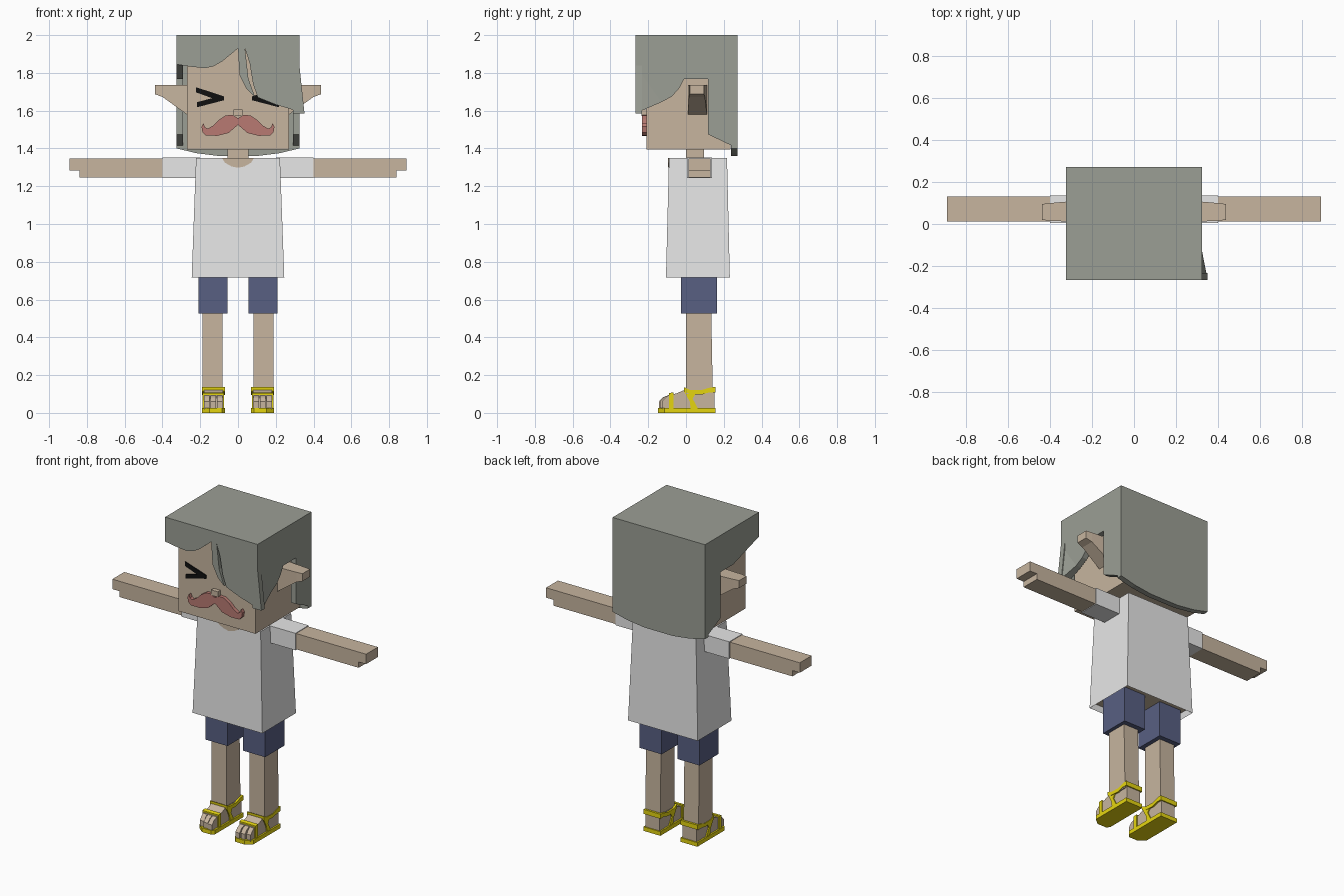
import bpy
import bmesh
from mathutils import Vector

if "Cube" in bpy.data.objects:
    bpy.data.objects.remove(bpy.data.objects["Cube"], do_unlink=True)


def material(name, r, g, b):
    m = bpy.data.materials.new(name)
    m.use_nodes = True
    m.diffuse_color = (r, g, b, 1)
    bsdf = m.node_tree.nodes["Principled BSDF"]
    bsdf.inputs["Base Color"].default_value = (r, g, b, 1)
    bsdf.inputs["Roughness"].default_value = 0.9
    return m


SKIN = material("skin", 0.57, 0.46, 0.345)
HAIR = material("grey_hair", 0.33, 0.345, 0.30)
WHITE = material("white_cloth", 0.84, 0.84, 0.84)
NAVY = material("navy_cloth", 0.098, 0.115, 0.225)
YELLOW = material("yellow_strap", 0.78, 0.66, 0.005)
RED = material("dusty_red", 0.48, 0.195, 0.17)
BLACK = material("black", 0.005, 0.005, 0.005)


def finish(name, bm, *mats):
    bmesh.ops.recalc_face_normals(bm, faces=bm.faces)
    me = bpy.data.meshes.new(name)
    bm.to_mesh(me)
    bm.free()
    for m in mats:
        me.materials.append(m)
    ob = bpy.data.objects.new(name, me)
    bpy.context.collection.objects.link(ob)
    return ob


def loft(name, rings, mat):
    """Skin a list of equal-length point rings and cap both ends."""
    bm = bmesh.new()
    loops = [[bm.verts.new(p) for p in ring] for ring in rings]
    n = len(loops[0])
    for a, b in zip(loops, loops[1:]):
        for i in range(n):
            j = (i + 1) % n
            bm.faces.new((a[i], a[j], b[j], b[i]))
    bm.faces.new(loops[0])
    bm.faces.new(loops[-1])
    return finish(name, bm, mat)


def prism(name, pts, axis, a, b, mat, s=1):
    """Extrude a 2D outline along an axis; s = -1 mirrors it in x."""
    def place(p, d):
        x, y, z = {"x": (d, *p), "y": (p[0], d, p[1]), "z": (*p, d)}[axis]
        return Vector((s * x, y, z))
    return loft(name, [[place(p, d) for p in pts] for d in (a, b)], mat)


def rect(x0, x1, y0, y1):
    return [(x0, y0), (x1, y0), (x1, y1), (x0, y1)]


def box(name, x, y, z, mat, s=1):
    return prism(name, rect(*x, *y), "z", *z, mat, s)


def at_z(r, z):
    return [(x, y, z) for x, y in r]


# Head, neck and nose
box("head", (-.27, .27), (-.21, .236), (1.395, 1.95), SKIN)
box("neck", (-.055, .055), (0, .095), (1.33, 1.42), SKIN)
box("nose", (-.024, .024), (-.236, -.2), (1.572, 1.606), SKIN)

# Moustache, drawn as one half and mirrored
half = [(0, 1.56), (.03, 1.577), (.065, 1.575), (.10, 1.552), (.13, 1.522),
        (.16, 1.505), (.175, 1.513), (.183, 1.533), (.193, 1.515),
        (.188, 1.485), (.17, 1.468), (.11, 1.467), (.05, 1.482), (0, 1.525)]
outline = half + [(-x, z) for x, z in half[-2:0:-1]]
prism("moustache", outline, "y", -.232, -.2, RED)

# Hair shell: top, back, fringe
T = .035
HX, HF, HB = .325, -.268, .273
box("hair_top", (-HX, HX), (HF, HB), (2 - T, 2), HAIR)
prism("hair_back", [(-HX, 2), (-HX, 1.4), (-.22, 1.375), (-.1, 1.36), (.1, 1.36),
                    (.22, 1.375), (HX, 1.4), (HX, 2)], "y", HB - T, HB, HAIR)
prism("hair_fringe", [
    (-HX, 2), (-HX, 1.845), (-.25, 1.833), (-.175, 1.825), (-.13, 1.835),
    (-.085, 1.86), (-.03, 1.905), (0, 1.93), (.008, 1.79), (.045, 1.715),
    (.09, 1.672), (.055, 1.77), (.037, 1.93), (.062, 1.85), (.08, 1.74),
    (.105, 1.67), (.2, 1.632), (.352, 1.586), (HX, 1.84), (HX, 2)],
    "y", HF, HF + T, HAIR)

# Hair sides share the notch around the ear
notch = [(-.01, 1.767), (.116, 1.767), (.116, 1.475), (HB, 1.4), (HB, 2), (HF, 2)]
prism("hair_side_right", [(HF, 1.845)] + notch, "x", HX - T, HX, HAIR, -1)
prism("hair_side_left", [(HF, 1.84), (-.13, 1.645), (-.075, 1.675), (-.035, 1.72)]
      + notch, "x", HX - T, HX, HAIR)
# Flared lock at the left front corner
loft("hair_lock_left", [
    [(x, HF, 1.84), (x + flare, HF, 1.586), (x, -.13, 1.645)]
    for x, flare in ((HX - T, 0), (HX, .027))], HAIR)

# Shirt with a tapered body and a recessed underside
bm = bmesh.new()
low = [bm.verts.new(p) for p in at_z(rect(-.245, .245, -.106, .232), .716)]
top = [bm.verts.new(p) for p in at_z(rect(-.222, .222, -.09, .217), 1.35)]
for i in range(4):
    j = (i + 1) % 4
    bm.faces.new((low[i], low[j], top[j], top[i]))
bm.faces.new(top)
hem = bm.faces.new(low[::-1])
bmesh.ops.recalc_face_normals(bm, faces=bm.faces)
bmesh.ops.inset_region(bm, faces=[hem], thickness=.015)
bmesh.ops.translate(bm, verts=hem.verts, vec=(0, 0, .035))
hem.material_index = 1
finish("shirt", bm, WHITE, SKIN)

# Scooped neckline plate
prism("neckline", [(-.085, 1.35), (-.07, 1.325), (-.035, 1.305), (0, 1.298),
                   (.035, 1.305), (.07, 1.325), (.085, 1.35)], "y", -.096, -.089, SKIN)

for side, s in (("left", 1), ("right", -1)):
    # Squeezed-shut eye
    prism("eye_" + side, [
        (.222, 1.724), (.075, 1.676), (.075, 1.655), (.217, 1.618),
        (.217, 1.645), (.137, 1.666), (.222, 1.697)], "y", -.216, -.208, BLACK, s)

    # Ear tapering to its tip
    loft("ear_" + side, [
        [(s * x, y0, z0), (s * x, y1, z0), (s * x, y1, 1.735), (s * x, y0, 1.735)]
        for x, y0, y1, z0 in ((.26, .01, .112, 1.572), (.40, .015, .1, 1.673),
                              (.44, .02, .095, 1.687))], SKIN)

    # Sleeve and arm with stepped fingers
    box("sleeve_" + side, (.2, .4), (.005, .137), (1.243, 1.351), WHITE, s)
    prism("arm_" + side, [
        (.39, 1.247), (.84, 1.247), (.84, 1.284), (.892, 1.284),
        (.892, 1.347), (.39, 1.347)], "y", .012, .131, SKIN, s)

    # Shorts and leg
    box("shorts_leg_" + side, (.055, .21), (-.027, .165), (.525, .76), NAVY, s)
    loft("leg_" + side, [
        at_z([(s * x, y) for x, y in rect(.082, .187, 0, back)], z)
        for back, z in ((.142, .1), (.133, .56))], SKIN)

    # Foot and toes
    prism("foot_" + side, [(.15, .02), (.15, .125), (0, .125), (-.05, .103),
                           (-.095, .095), (-.095, .02)], "x", .08, .18, SKIN, s)
    for i, tip in enumerate((-.143, -.138, -.128)):
        x0 = .082 + i * .034
        prism(f"toe_{i + 1}_{side}", [
            (-.09, .02), (-.09, .095), (tip + .02, .082), (tip, .06), (tip, .02)],
            "x", x0, x0 + .029, SKIN, s)

    # Sandal: sole, toe strap, ankle band and slanted side straps
    prism("sandal_sole_" + side, [
        (.07, .157), (.07, -.13), (.085, -.148), (.15, -.148), (.19, -.115),
        (.19, .157)], "z", 0, .026, YELLOW, s)
    prism("toe_strap_" + side, [(-.09, .02), (-.066, .02), (-.066, .109),
                                (-.09, .105)], "x", .073, .187, YELLOW, s)
    prism("ankle_band_" + side, [
        (-.012, .137), (.02, .122), (.08, .12), (.13, .135), (.157, .137),
        (.157, .108), (.12, .108), (.08, .096), (.02, .1), (-.01, .112)],
        "x", .07, .19, YELLOW, s)
    for edge, x in (("inner", .073), ("outer", .177)):
        prism(f"{edge}_strap_{side}", [
            (-.01, .115), (.05, .1), (.035, .075), (.065, .02), (.025, .02),
            (.02, .06)], "x", x, x + .01, YELLOW, s)
